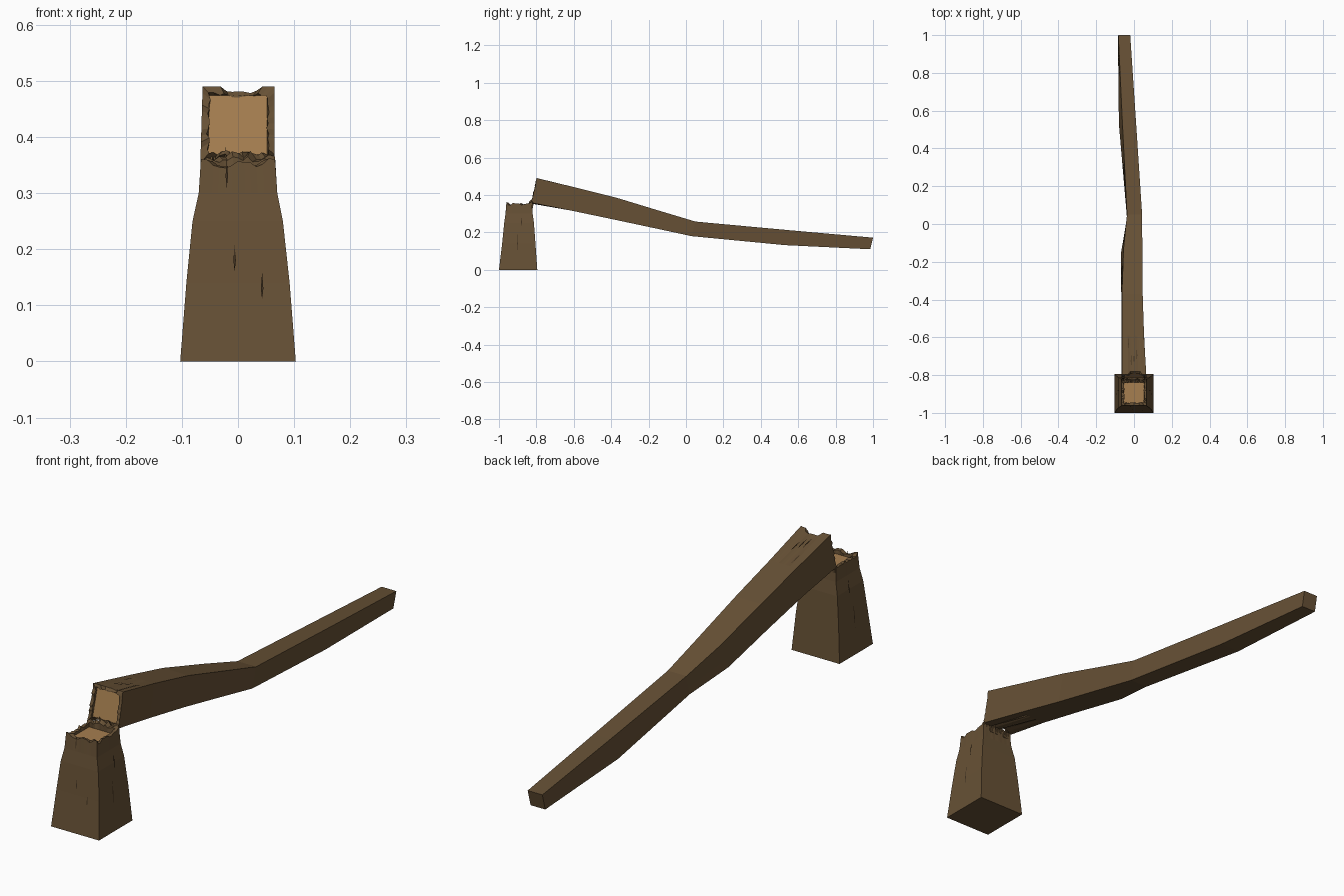
import bpy, bmesh, random
from mathutils import Vector

if "Cube" in bpy.data.objects:
    bpy.data.objects.remove(bpy.data.objects["Cube"])
random.seed(4)


def material(name, color):
    m = bpy.data.materials.new(name)
    m.diffuse_color = (*color, 1)
    m.use_nodes = True
    m.node_tree.nodes["Principled BSDF"].inputs["Base Color"].default_value = m.diffuse_color
    return m


BARK = material("bark", (0.135, 0.082, 0.036))
WOOD = material("fresh_wood", (0.38, 0.21, 0.08))
CRACK = material("crack", (0.05, 0.03, 0.014))
N = 12  # points per side of each square section


def finish(bm, name, mats):
    bmesh.ops.recalc_face_normals(bm, faces=bm.faces[:])
    me = bpy.data.meshes.new(name)
    bm.to_mesh(me)
    bm.free()
    for m in mats:
        me.materials.append(m)
    ob = bpy.data.objects.new(name, me)
    bpy.context.collection.objects.link(ob)
    return ob


def ring(corners):
    cs = [Vector(c) for c in corners]
    return [cs[s].lerp(cs[(s + 1) % 4], i / N) for s in range(4) for i in range(N)]


def timber(name, sections, axis, depth, shape):
    """Square timber whose last section is a splintered, hollowed break."""
    axis = Vector(axis)
    rings = [ring(s) for s in sections]
    end = rings[-1]
    mid = sum(end, Vector()) / len(end)
    jag = [shape(p) for p in end]
    inner = [mid + (p - mid) * random.uniform(0.76, 0.86) for p in end]
    floor = [mid + (p - mid) * 0.8 - axis * depth for p in end]
    lip = [p + j * 0.6 for p, j in zip(inner, jag)]
    rings[-1] = [p + j for p, j in zip(end, jag)]
    rings += [lip, floor]
    bm = bmesh.new()
    vs = [[bm.verts.new(p) for p in r] for r in rings]
    for a, b in zip(vs, vs[1:]):
        for i in range(4 * N):
            j = (i + 1) % (4 * N)
            bm.faces.new((a[i], a[j], b[j], b[i]))
    bm.faces.new(vs[0])
    bm.faces.new(vs[-1]).material_index = 1
    return finish(bm, name, [BARK, WOOD])


# Standing stump: tapering square sections (x0, x1, y0, y1, z)
stump_rows = [(-.103, .103, -1, -.795, 0), (-.092, .092, -.983, -.805, .14),
              (-.081, .080, -.972, -.813, .25), (-.070, .070, -.965, -.82, .30),
              (-.066, .066, -.96, -.825, .35)]


def stump_break(p):
    z = random.uniform(-.006, .008)
    if p.y > -.83:
        z += random.uniform(.008, .02)
    elif p.y < -.95 and abs(p.x) > .05:
        z += .014
    return Vector((0, 0, z))


timber("stump", [[(a, c, z), (b, c, z), (b, d, z), (a, d, z)]
                 for a, b, c, d, z in stump_rows], (0, 0, 1), .012, stump_break)

# Fallen trunk: (bottom y, z, x0, x1; top y, z, x0, x1), tip to break
trunk_rows = [(.985, .11, -.085, -.022, 1.0, .172, -.083, -.02),
              (.53, .132, -.08, .006, .55, .212, -.062, .010),
              (.03, .18, -.037, .040, .05, .258, -.037, .043),
              (-.16, .221, -.07, .042, -.13, .312, -.055, .044),
              (-.40, .272, -.067, .045, -.37, .385, -.064, .046),
              (-.62, .318, -.066, .055, -.59, .44, -.063, .053),
              (-.83, .358, -.067, .065, -.80, .49, -.063, .065)]


def trunk_break(p):
    if p.z > .485 and -.025 < p.x < .042:
        return Vector((0, .018, random.uniform(-.014, -.007)))
    if p.z < .36:
        return Vector((0, random.uniform(-.004, .02), random.uniform(-.004, .012)))
    return Vector((0, random.uniform(0, .005), 0))


timber("fallen_trunk", [[(a, y, z, ), (b, y, z), (d, yt, zt), (c, yt, zt)]
                        for y, z, a, b, yt, zt, c, d in trunk_rows],
       (0, -.975, .22), .012, trunk_break)

# Torn fibres joining the stump to the trunk
bm = bmesh.new()
for i in range(14):
    x = -.06 + .12 * i / 13
    w = random.uniform(.003, .007)
    y = random.uniform(-.832, -.824)
    tip = bm.verts.new((x + random.uniform(-.006, .006), y + .015, random.uniform(.37, .385)))
    base = [bm.verts.new((x + sx * w, y + sy * .005, .33))
            for sx, sy in ((-1, -1), (1, -1), (1, 1), (-1, 1))]
    bm.faces.new(base)
    for k in range(4):
        bm.faces.new((base[k], base[(k + 1) % 4], tip))
finish(bm, "torn_fibres", [BARK])

# Narrow bark cracks: slivers lying just above a face
bm = bmesh.new()


def crack(a, b, side, width):
    a, b, side = Vector(a), Vector(b), Vector(side)
    m = a.lerp(b, .4)
    bm.faces.new([bm.verts.new(p) for p in (a, m + side * width, b, m - side * width)])


for x, z0, z1 in ((-.006, .16, .21), (.043, .11, .16), (-.02, .31, .36)):
    crack((x, -1.001 + .107 * z0, z0), (x, -1.001 + .107 * z1, z1), (1, 0, 0), .0022)
for s in (-1, 1):
    for y, z0, z1 in ((-.90, .10, .20), (-.88, .23, .29)):
        crack((s * (.105 - .078 * z0), y, z0), (s * (.107 - .092 * z1), y, z1), (0, 1, 0), .0025)
for x, y in ((-.03, -.66), (.0, -.74), (.015, -.72), (-.015, -.75)):
    crack((x, y, .4916 + (y + .8) * -.238), (x, y + .06, .4916 + (y + .86) * -.238), (1, 0, 0), .0025)
finish(bm, "bark_cracks", [CRACK])
